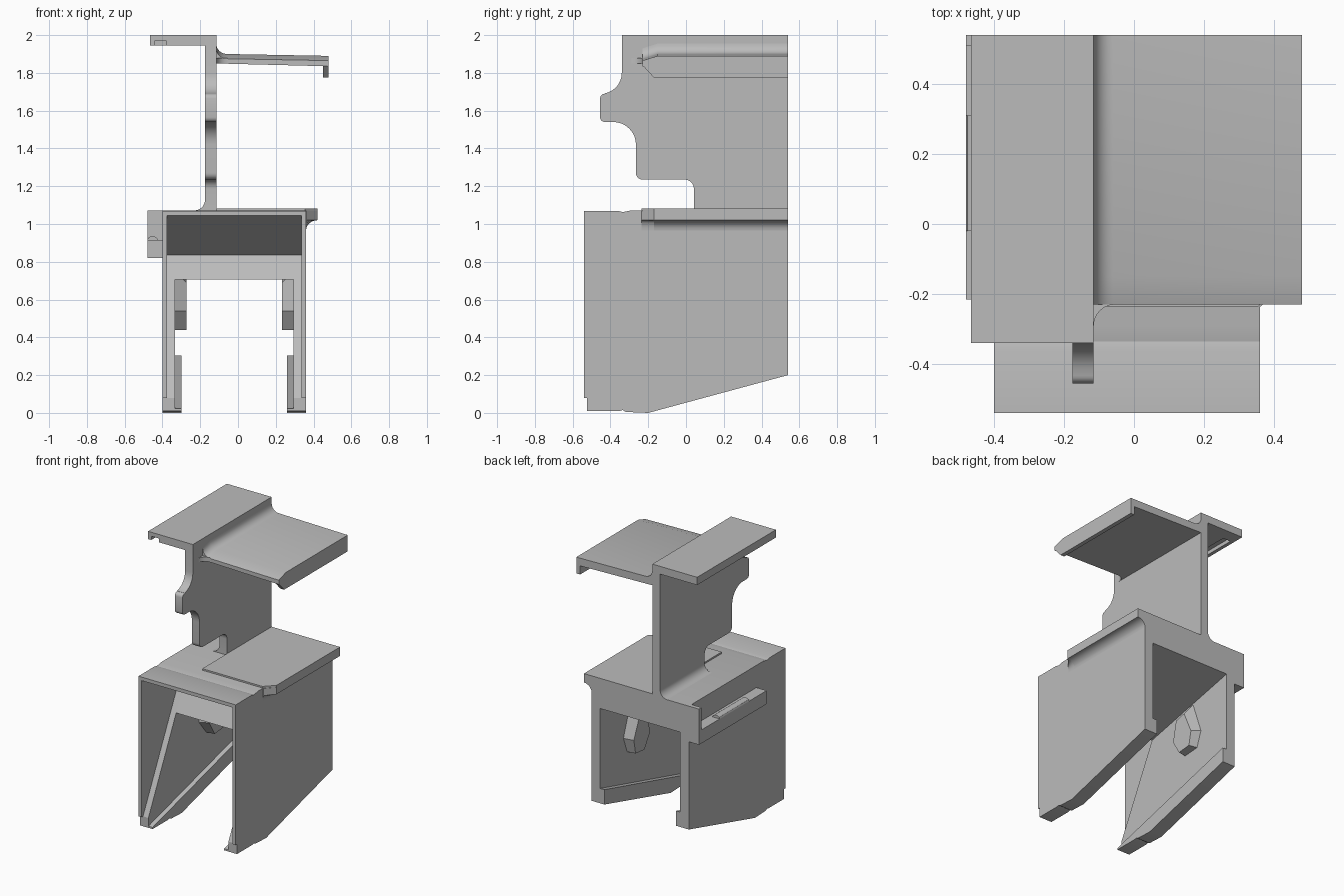
import bpy, bmesh, math
from mathutils import Vector

cube = bpy.data.objects.get("Cube")
if cube:
    bpy.data.objects.remove(cube, do_unlink=True)

grey = bpy.data.materials.new("plain grey")
grey.use_nodes = True
GREY = (0.5, 0.5, 0.5, 1)
grey.diffuse_color = GREY
grey.node_tree.nodes["Principled BSDF"].inputs["Base Color"].default_value = GREY


def loft(name, axis, sections):
    """Join equal-length outlines, each placed at a distance along an axis."""
    place = {"x": lambda d, p: (d, p[0], p[1]),
             "y": lambda d, p: (p[0], d, p[1]),
             "z": lambda d, p: (p[0], p[1], d)}[axis]
    bm = bmesh.new()
    rings = [[bm.verts.new(place(d, p)) for p in pts] for d, pts in sections]
    for r, s in zip(rings, rings[1:]):
        for i in range(len(r)):
            j = (i + 1) % len(r)
            bm.faces.new((r[i], r[j], s[j], s[i]))
    bm.faces.new(rings[0])
    bm.faces.new(rings[-1])
    bmesh.ops.recalc_face_normals(bm, faces=bm.faces)
    mesh = bpy.data.meshes.new(name)
    bm.to_mesh(mesh)
    bm.free()
    mesh.materials.append(grey)
    ob = bpy.data.objects.new(name, mesh)
    bpy.context.collection.objects.link(ob)
    bpy.ops.object.select_all(action="DESELECT")
    ob.select_set(True)
    bpy.context.view_layer.objects.active = ob
    bpy.ops.object.shade_smooth_by_angle(angle=math.radians(25))
    return ob


def prism(name, axis, pts, a, b):
    return loft(name, axis, [(a, pts), (b, pts)])


def box(name, x0, x1, y0, y1, z0, z1):
    return prism(name, "z", [(x0, y0), (x1, y0), (x1, y1), (x0, y1)], z0, z1)


def arc(cx, cy, rx, ry, start, end, n=8):
    return [(cx + rx * math.cos(t), cy + ry * math.sin(t)) for t in
            (math.radians(start + (end - start) * i / n) for i in range(n + 1))]


BACK, FRONT = 0.54, -0.54
MID = -0.02   # centre line of the channel body

# Shared side outlines (y, z)
roof_top = [(BACK, 1.072), (-0.29, 1.072), (-0.335, 1.063), (-0.36, 1.07), (FRONT, 1.07)]
foot = [(-0.525, 0.08), (-0.525, 0.01), (-0.35, 0.01), (-0.335, 0.015),
        (-0.32, 0.005), (-0.2, 0), (BACK, 0.2)]
wall = roof_top + [(FRONT, 0.08)] + foot
inner = roof_top + [(FRONT, 1.045), (-0.15, 0.835), (FRONT + 0.015, 0.08)] + foot[1:]
beam = roof_top + [(FRONT, 1.045), (-0.15, 0.835), (-0.217, 0.705), (BACK, 0.87)]
ledge = [(-0.525, 0.022)] + foot[1:] + [(BACK, 0.305)]
boss_base = [(0.28, 0.56), (0.24, 0.45), (0.12, 0.44), (0.04, 0.54), (0.07, 0.75), (0.2, 0.79)]
boss_tip = [(0.25, 0.55), (0.23, 0.45), (0.13, 0.44), (0.07, 0.54), (0.10, 0.69), (0.18, 0.71)]

# Mirrored channel walls with pocket layer, foot ledge and boss
for side, s in (("left", 1), ("right", -1)):
    prism(side + "_wall", "x", wall, MID + s * 0.38, MID + s * 0.355)
    prism(side + "_inner_wall", "x", inner, MID + s * 0.355, MID + s * 0.313)
    prism(side + "_foot_ledge", "x", ledge, MID + s * 0.313, MID + s * 0.28)
    loft(side + "_boss", "x", [(MID + s * 0.313, boss_base), (MID + s * 0.253, boss_tip)])

# Roof with sloped ceilings between the walls
prism("roof_beam", "x", beam, MID - 0.313, MID + 0.313)

# Left roof lip: thin plate, chamfered front corner and coved underside
prism("roof_plate", "z", [(-0.115, -0.235), (0.355, -0.235), (0.42, -0.17),
                          (0.42, BACK), (-0.115, BACK)], 1.07, 1.083)
cove = arc(0.42, 0.965, 0.06, 0.055, 180, 90, 6)
prism("roof_lip", "y", cove + [(0.42, 1.07), (0.36, 1.07)], -0.17, BACK)
loft("roof_lip_corner", "y", [(-0.235, [(0.36 + (x - 0.36) * 0.05, z) for x, z in
                                       cove + [(0.42, 1.07), (0.36, 1.07)]]),
                             (-0.17, cove + [(0.42, 1.07), (0.36, 1.07)])])

# Right side rail with an end plate
box("side_rail", -0.48, -0.40, -0.215, BACK, 0.82, 0.915)
prism("side_rail_rib", "y", arc(-0.452, 0.915, 0.028, 0.02, 0, 180, 6), -0.02, 0.31)
box("side_rail_end", -0.48, -0.40, 0.51, BACK, 0.915, 1.072)

# Upright web with scalloped front edge
web = ([(BACK, 2.0), (-0.34, 2.0)]
       + arc(-0.45, 1.80, 0.11, 0.11, 0, -80)
       + arc(-0.43, 1.665, 0.025, 0.025, 90, 180, 4)
       + arc(-0.43, 1.565, 0.025, 0.025, 180, 270, 4)
       + arc(-0.385, 1.42, 0.12, 0.12, 90, 0)
       + arc(-0.23, 1.27, 0.035, 0.035, 180, 270, 5)
       + arc(-0.005, 1.185, 0.047, 0.05, 90, 0, 6)
       + [(0.042, 1.07), (BACK, 1.07)])
prism("web", "x", web, -0.175, -0.115)
prism("web_fillet", "y", arc(-0.23, 1.127, 0.055, 0.055, 0, -90) + [(-0.175, 1.072)],
      0.042, BACK)

# Top flange, grooved underneath
prism("top_flange", "y", [(-0.465, 2.0), (-0.465, 1.945), (-0.44, 1.945), (-0.44, 1.972),
                          (-0.38, 1.972), (-0.38, 1.945), (-0.175, 1.945), (-0.175, 2.0)],
      -0.34, 0.45)
box("top_flange_end", -0.465, -0.175, 0.45, BACK, 1.945, 2.0)

# Side shelf with a fillet at the web and a sloping front nose
top = arc(-0.06, 1.955, 0.055, 0.055, 180, 270, 6) + [(0.48, 1.89)]
bottom = [(0.48, 1.835), (-0.115, 1.85)]
nose = [(x, z - 0.025) for x, z in top] + bottom
loft("shelf", "y", [(-0.23, nose), (-0.15, top + bottom), (BACK, top + bottom)])
prism("shelf_corner", "z", arc(-0.055, -0.29, 0.06, 0.06, 180, 90, 6) + [(-0.115, -0.23)],
      1.85, 1.88)
prism("shelf_lip", "x", [(-0.23, 1.84), (-0.17, 1.775), (BACK, 1.775), (BACK, 1.84)],
      0.45, 0.48)
